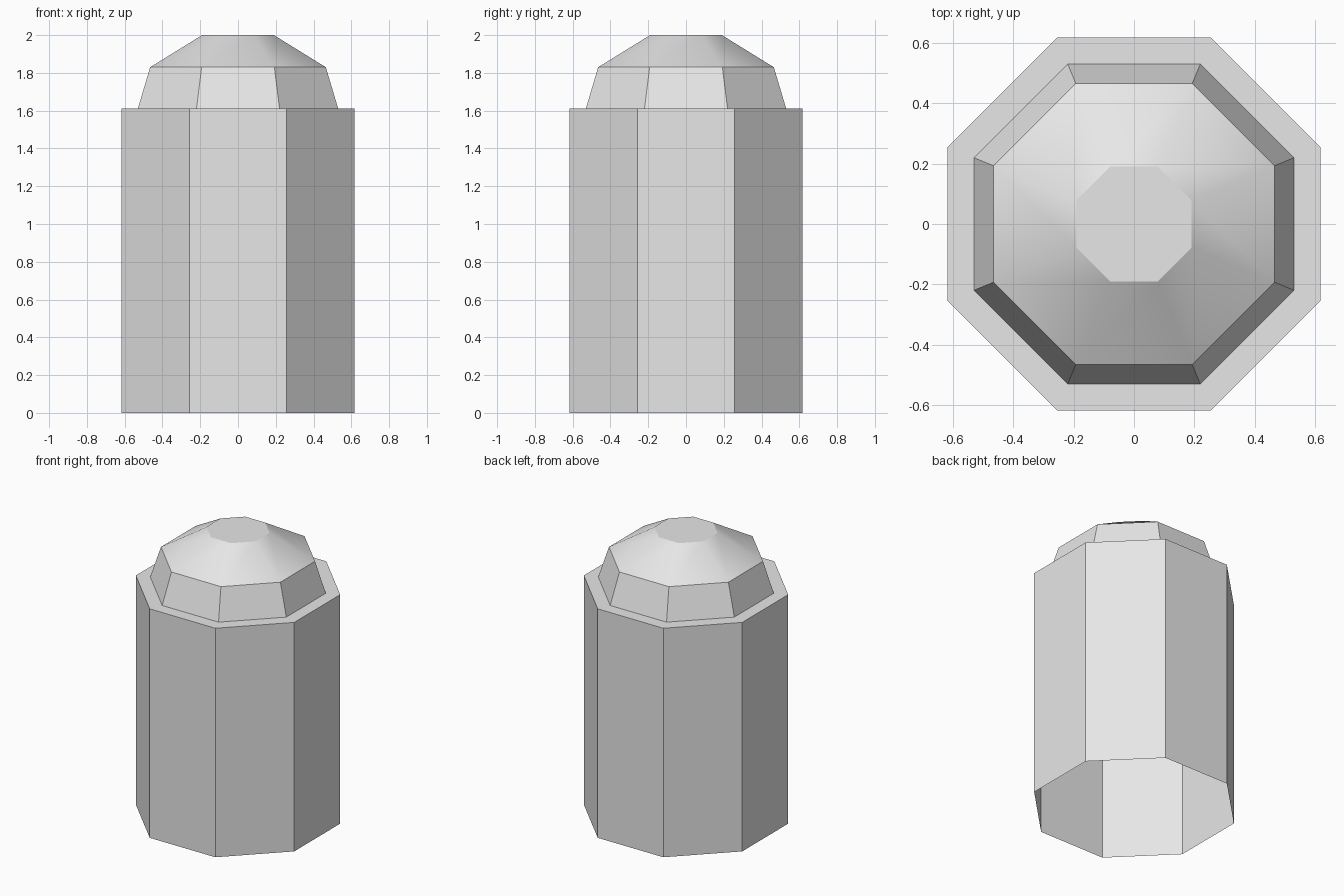
import bpy
import bmesh
import math

SIDES = 8

cube = bpy.data.objects.get("Cube")
if cube:
    bpy.data.objects.remove(cube, do_unlink=True)

grey = bpy.data.materials.new("light grey")
grey.use_nodes = True
grey.diffuse_color = (0.8, 0.8, 0.8, 1)
grey.node_tree.nodes["Principled BSDF"].inputs["Base Color"].default_value = grey.diffuse_color


def octagon_shell(name, profile, cap_top=False):
    """Loft octagonal rings given as (distance to flat side, height), bottom to top."""
    bm = bmesh.new()
    rings = []
    for apothem, z in profile:
        radius = apothem / math.cos(math.pi / SIDES)
        angles = [(i + 0.5) * math.tau / SIDES for i in range(SIDES)]
        rings.append([bm.verts.new((radius * math.cos(a), radius * math.sin(a), z))
                      for a in angles])
    for low, high in zip(rings, rings[1:]):
        for i in range(SIDES):
            j = (i + 1) % SIDES
            bm.faces.new((low[i], low[j], high[j], high[i]))
    if cap_top:
        bm.faces.new(rings[-1])
    mesh = bpy.data.meshes.new(name)
    bm.to_mesh(mesh)
    bm.free()
    mesh.materials.append(grey)
    obj = bpy.data.objects.new(name, mesh)
    bpy.context.collection.objects.link(obj)
    return obj


# Hollow body, open underneath, with a flat shoulder
octagon_shell("body", [(0.617, 0), (0.617, 1.612), (0.53, 1.612)])

# Sloped collar and softly shaded roof with a flat cap
dome = octagon_shell("dome", [(0.53, 1.612), (0.465, 1.83), (0.19, 2)], cap_top=True)
bpy.ops.object.select_all(action="DESELECT")
dome.select_set(True)
bpy.context.view_layer.objects.active = dome
bpy.ops.object.shade_smooth_by_angle(angle=math.radians(30))
